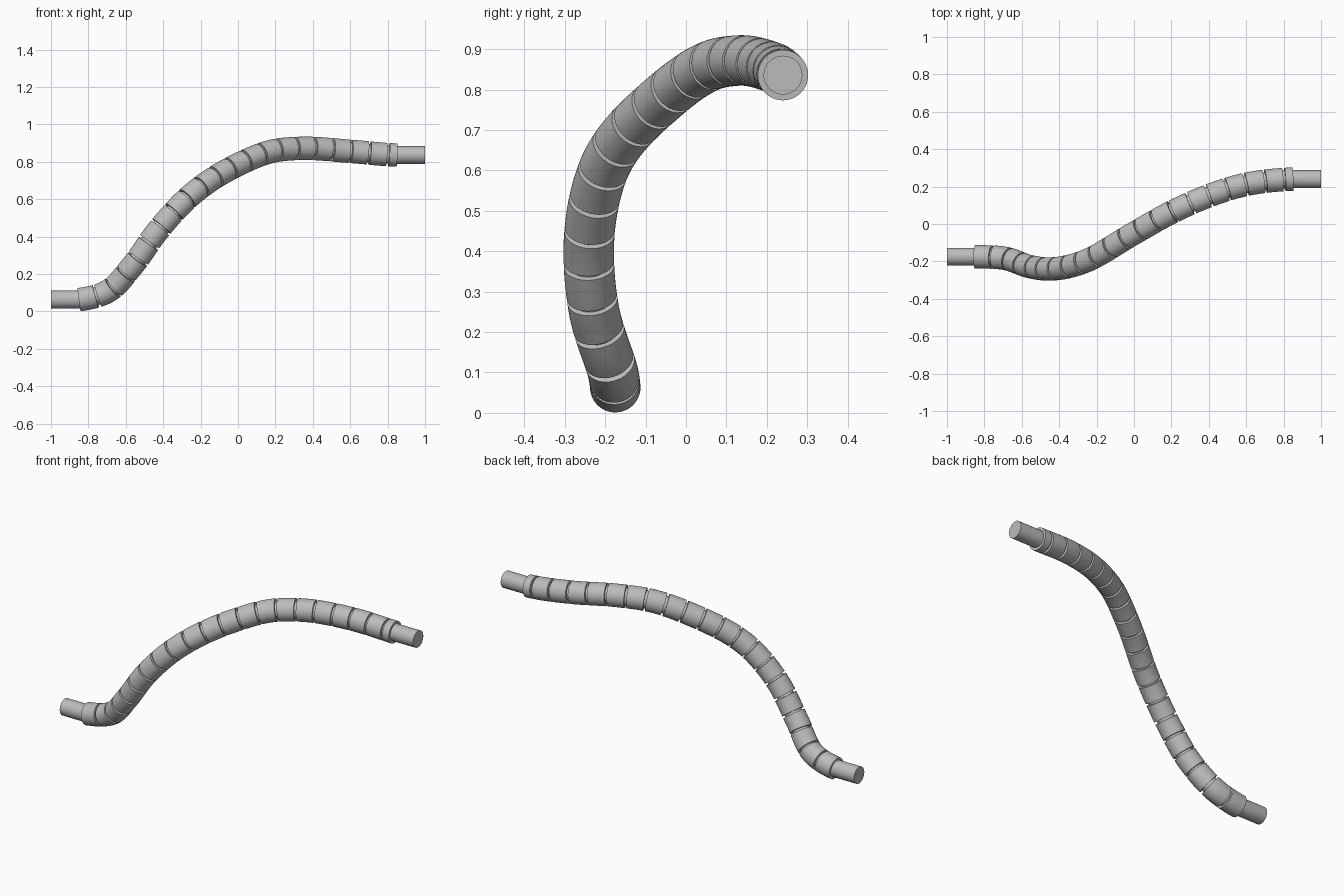
import bpy, bmesh, math
from mathutils import Vector

cube = bpy.data.objects.get("Cube")
if cube:
    bpy.data.objects.remove(cube, do_unlink=True)

SIDES = 40
CORE_R, RING_R = 0.048, 0.0625
PITCH, GAP, RINGS = 0.1035, 0.0125, 20

grey = bpy.data.materials.new("mid_grey")
grey.use_nodes = True
colour = (0.5, 0.5, 0.5, 1)
grey.diffuse_color = colour
grey.node_tree.nodes["Principled BSDF"].inputs["Base Color"].default_value = colour

# Centre line: straight stubs at both ends, a bent span between
KNOTS = [Vector(p) for p in (
    (-1, -0.175, 0.063), (-0.85, -0.175, 0.063), (-0.70, -0.182, 0.105),
    (-0.56, -0.227, 0.25), (-0.43, -0.24, 0.43), (-0.27, -0.203, 0.605),
    (0, -0.05, 0.785), (0.2, 0.062, 0.86), (0.34, 0.127, 0.872),
    (0.6, 0.212, 0.856), (0.85, 0.24, 0.836), (1, 0.24, 0.836))]


def bent_span(steps=24):
    """Smooth curve through the inner knots, spaced by chord length."""
    pts = []
    for a, b, c, d in zip(KNOTS, KNOTS[1:], KNOTS[2:], KNOTS[3:]):
        la, lb, lc = (b - a).length, (c - b).length, (d - c).length
        t0 = ((b - a) / la * lb + (c - b) / lb * la) / (la + lb) * lb
        t1 = ((c - b) / lb * lc + (d - c) / lc * lb) / (lb + lc) * lb
        for i in range(steps):
            t = i / steps
            h = t * t * (3 - 2 * t)
            pts.append(b * (1 - h) + c * h + t0 * t * (1 - t) ** 2 - t1 * t * t * (1 - t))
    return pts + [KNOTS[-2]]


PATH = bent_span()
LENGTHS = [0]
for p, q in zip(PATH, PATH[1:]):
    LENGTHS.append(LENGTHS[-1] + (q - p).length)
TOTAL = LENGTHS[-1]


def point_at(s):
    s = min(max(s, 0), TOTAL)
    for i in range(len(PATH) - 1):
        if s <= LENGTHS[i + 1]:
            return PATH[i].lerp(PATH[i + 1], (s - LENGTHS[i]) / (LENGTHS[i + 1] - LENGTHS[i]))
    return PATH[-1]


def station(s, radius):
    return point_at(s), point_at(s + 0.01) - point_at(s - 0.01), radius


def sweep(name, stations, capped=False):
    """Join circles placed at (centre, direction, radius) stations."""
    bm = bmesh.new()
    loops = []
    for centre, direction, radius in stations:
        t = direction.normalized()
        side = Vector((0, 1, 0)).cross(t).normalized()
        up = t.cross(side)
        angles = [math.tau * k / SIDES for k in range(SIDES)]
        loops.append([bm.verts.new(centre + radius * (side * math.cos(a) + up * math.sin(a)))
                      for a in angles])
    for lo, hi in zip(loops, loops[1:]):
        for k in range(SIDES):
            n = (k + 1) % SIDES
            bm.faces.new((lo[k], lo[n], hi[n], hi[k]))
    if capped:
        bm.faces.new(loops[0])
        bm.faces.new(loops[-1])
    bmesh.ops.recalc_face_normals(bm, faces=bm.faces)
    mesh = bpy.data.meshes.new(name)
    bm.to_mesh(mesh)
    bm.free()
    mesh.materials.append(grey)
    obj = bpy.data.objects.new(name, mesh)
    bpy.context.collection.objects.link(obj)
    bpy.ops.object.select_all(action='DESELECT')
    obj.select_set(True)
    bpy.context.view_layer.objects.active = obj
    bpy.ops.object.shade_smooth_by_angle(angle=math.radians(35))
    return obj


# Inner tube with its straight end stubs
along = Vector((1, 0, 0))
core = [(KNOTS[0], along, CORE_R), (KNOTS[1], along, CORE_R)]
core += [station(TOTAL * i / 90, CORE_R) for i in range(1, 90)]
core += [(KNOTS[-2], along, CORE_R), (KNOTS[-1], along, CORE_R)]
sweep("inner_tube", core, capped=True)


# Sleeves threaded on the tube; each is a closed ring
def sleeve(name, start, end, cuts=5):
    outer = [station(start + (end - start) * i / cuts, RING_R) for i in range(cuts + 1)]
    inner_r = CORE_R - 0.002
    ends = [(*outer[0][:2], inner_r)], [(*outer[-1][:2], inner_r)]
    sweep(name, ends[0] + outer + ends[1])


for i in range(RINGS):
    sleeve(f"sleeve_{i + 1}", i * PITCH, (i + 1) * PITCH - GAP)
sleeve("end_collar", RINGS * PITCH, TOTAL)
